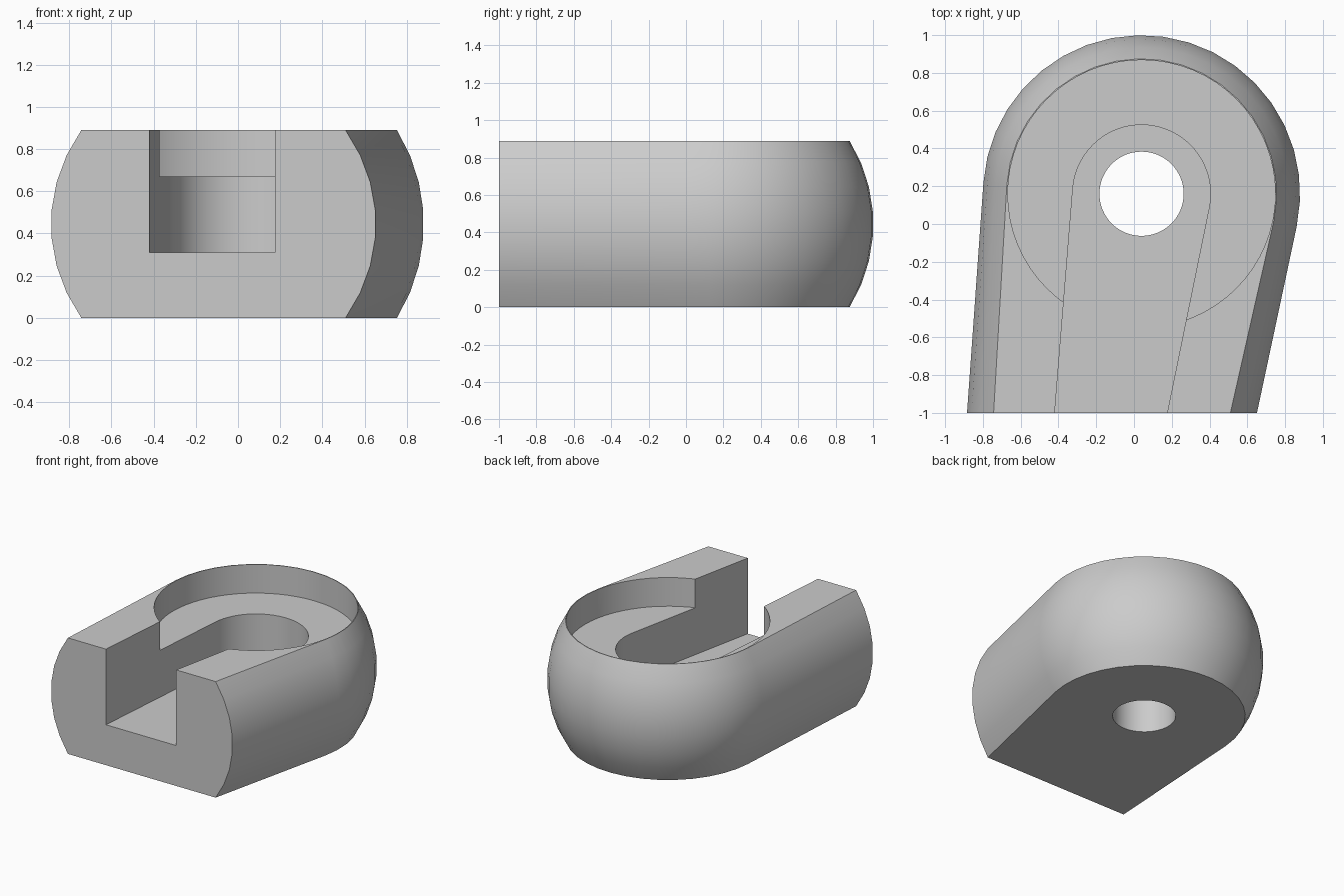
import bpy, bmesh, math
from mathutils import Vector

if "Cube" in bpy.data.objects:
    bpy.data.objects.remove(bpy.data.objects["Cube"])

CX, CY = 0.04, 0.16          # centre of the round head
HEIGHT = 0.89
BALL = 0.842                 # radius of the ball the head is cut from


def outline(radius, left_x, right_x, front_y, segments):
    """Round head with two nearly tangent legs running to the front."""
    start, end = math.radians(-12), math.radians(176)
    points = [(right_x, front_y)]
    for i in range(segments + 1):
        a = start + (end - start) * i / segments
        points.append((CX + radius * math.cos(a), CY + radius * math.sin(a)))
    return points + [(left_x, front_y)]


def circle(radius, segments=64):
    return [(CX + radius * math.cos(math.tau * i / segments),
             CY + radius * math.sin(math.tau * i / segments)) for i in range(segments)]


def loft(name, layers):
    """Closed solid from stacked (height, outline) layers."""
    bm = bmesh.new()
    rings = [[bm.verts.new((x, y, z)) for x, y in pts] for z, pts in layers]
    for low, high in zip(rings, rings[1:]):
        n = len(low)
        for i in range(n):
            j = (i + 1) % n
            if len(layers) > 2 and j == 0:
                continue              # flat front is closed by one face below
            bm.faces.new((low[i], low[j], high[j], high[i]))
    if len(layers) > 2:
        bm.faces.new([r[-1] for r in rings] + [r[0] for r in reversed(rings)])
    bm.faces.new(list(reversed(rings[0])))
    bm.faces.new(rings[-1])
    bmesh.ops.recalc_face_normals(bm, faces=bm.faces)
    mesh = bpy.data.meshes.new(name)
    bm.to_mesh(mesh)
    bm.free()
    obj = bpy.data.objects.new(name, mesh)
    bpy.context.collection.objects.link(obj)
    return obj


# Bulging body: slices of the ball, each extended forward
layers = []
tilt = math.asin(HEIGHT / 2 / BALL)
for k in range(8):
    t = -tilt + 2 * tilt * k / 7
    r = BALL * math.cos(t)
    inset = (BALL - r) * 1.13
    layers.append((HEIGHT / 2 + BALL * math.sin(t),
                   outline(r, -0.887 + inset, 0.654 - inset, -1, 20)))
body = loft("clevis_body", layers)

# Cutters: round recess, open slot and through hole
slot = outline(0.365, -0.428, 0.155, -1.1, 32)
cutters = [
    loft("recess_cutter", [(0.67, circle(0.708)), (1.2, circle(0.708))]),
    loft("slot_cutter", [(0.31, slot), (1.3, slot)]),
    loft("hole_cutter", [(-0.2, circle(0.223)), (0.5, circle(0.223))]),
]
bpy.ops.object.select_all(action='DESELECT')
body.select_set(True)
bpy.context.view_layer.objects.active = body
for cutter in cutters:
    cutter.hide_render = True
    mod = body.modifiers.new(cutter.name, 'BOOLEAN')
    mod.operation = 'DIFFERENCE'
    mod.solver = 'EXACT'
    mod.object = cutter
    bpy.ops.object.modifier_apply(modifier=mod.name)
    bpy.data.objects.remove(cutter)

# Plain grey finish
grey = bpy.data.materials.new("plain_grey")
grey.use_nodes = True
colour = (0.6, 0.6, 0.6, 1)
grey.diffuse_color = colour
grey.node_tree.nodes["Principled BSDF"].inputs["Base Color"].default_value = colour
body.data.materials.clear()
body.data.materials.append(grey)
for face in body.data.polygons:
    face.material_index = 0
bpy.ops.object.shade_smooth_by_angle(angle=math.radians(30))
